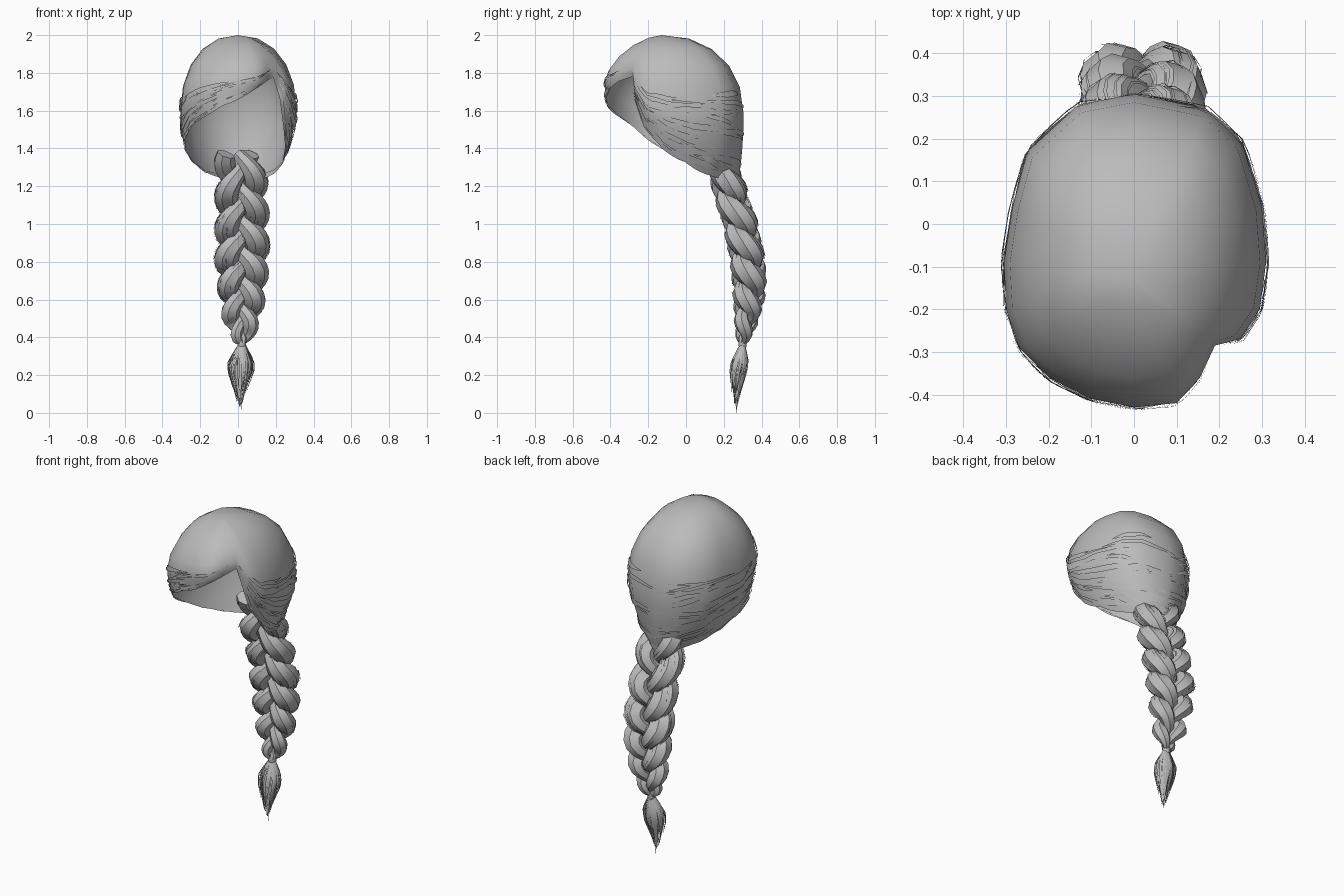
import bpy, math, random
from mathutils import Vector

if "Cube" in bpy.data.objects:
    bpy.data.objects.remove(bpy.data.objects["Cube"])

random.seed(4)
hair = bpy.data.materials.new("grey_hair")
hair.diffuse_color = (0.5, 0.5, 0.5, 1)
hair.use_nodes = True
hair.node_tree.nodes["Principled BSDF"].inputs["Base Color"].default_value = hair.diffuse_color


def make(name, verts, faces, angle=60):
    me = bpy.data.meshes.new(name)
    me.from_pydata([tuple(v) for v in verts], [], faces)
    me.materials.append(hair)
    ob = bpy.data.objects.new(name, me)
    bpy.context.collection.objects.link(ob)
    bpy.ops.object.select_all(action='DESELECT')
    ob.select_set(True)
    bpy.context.view_layer.objects.active = ob
    bpy.ops.object.shade_smooth_by_angle(angle=math.radians(angle))
    return ob


def add_strip(verts, faces, left, right):
    b, n = len(verts), len(left)
    for l, r in zip(left, right):
        verts += [l, r]
    faces += [(b + 2*i, b + 2*i + 1, b + 2*i + 3, b + 2*i + 2) for i in range(n - 1)]


def add_tube(verts, faces, rings):
    b, k = len(verts), len(rings[0])
    for r in rings:
        verts += r
    for i in range(len(rings) - 1):
        for j in range(k):
            a, c = b + i*k + j, b + i*k + (j + 1) % k
            faces.append((a, c, c + k, a + k))
    faces.append(tuple(b + j for j in reversed(range(k))))
    faces.append(tuple(b + (len(rings) - 1)*k + j for j in range(k)))


def lerp_table(table, z):
    for a, b in zip(table, table[1:]):
        if b[0] <= z <= a[0]:
            t = (a[0] - z) / (a[0] - b[0])
            return [p + (q - p)*t for p, q in zip(a[1:], b[1:])]
    return list(table[-1][1:]) if z < table[-1][0] else list(table[0][1:])


# --- Cap: widest outline and hem, from the front round by the right side ---
TOP = Vector((0, -0.13, 2.0))
OUTLINE = [
    (0, -.43, 1.75, 0, -.425, 1.66), (.1, -.42, 1.77, .1, -.40, 1.72),
    (.155, -.36, 1.80, .15, -.36, 1.755), (.19, -.285, 1.82, .185, -.28, 1.78),
    (.25, -.27, 1.73, .22, -.27, 1.67), (.295, -.2, 1.63, .24, -.22, 1.52),
    (.31, -.09, 1.6, .25, -.13, 1.41), (.3, .04, 1.6, .235, 0, 1.325),
    (.255, .19, 1.6, .19, .11, 1.285), (.17, .27, 1.6, .12, .21, 1.26),
    (0, .305, 1.58, .02, .28, 1.24), (-.13, .28, 1.6, -.09, .23, 1.26),
    (-.25, .17, 1.6, -.17, .12, 1.28), (-.285, .04, 1.6, -.235, 0, 1.325),
    (-.305, -.09, 1.59, -.275, -.1, 1.385), (-.3, -.2, 1.62, -.28, -.2, 1.45),
    (-.27, -.29, 1.66, -.24, -.29, 1.525), (-.2, -.36, 1.7, -.16, -.365, 1.58),
    (-.1, -.41, 1.73, -.09, -.41, 1.625)]
N = len(OUTLINE)


def cap_point(u, v, lift=0.0):
    """u runs round the head, v = 0 crown, 1 widest line, 2 hem."""
    i = math.floor(u)
    f = u - i
    p, q = OUTLINE[i % N], OUTLINE[(i + 1) % N]
    row = [a + (b - a)*f for a, b in zip(p, q)]
    m, e = Vector(row[:3]), Vector(row[3:])
    if v <= 1:
        a = v*math.pi/2
        power = .92 + .33*min(1, max(0, (-.15 - m.y)/.25))   # flatter forehead
        s, c = math.sin(a)**power, 1 - max(0, math.cos(a))**power
        pt = Vector((TOP.x + (m.x - TOP.x)*s, TOP.y + (m.y - TOP.y)*s, TOP.z + (m.z - TOP.z)*c))
    else:
        t = v - 1
        k = Vector((m.x, m.y, (m.z + e.z)/2))
        pt = m*(1 - t)**2 + k*2*t*(1 - t) + e*t*t
    return pt + (pt - Vector((0, -0.05, 1.6))).normalized()*lift


levels = [.2, .4, .6, .8, 1, 1.25, 1.5, 1.75, 2]
verts, faces = [TOP], []
for v in levels:
    verts += [cap_point(u, v) for u in range(N)]
for j in range(N):
    k = (j + 1) % N
    faces.append((0, 1 + j, 1 + k))
    for i in range(len(levels) - 1):
        a, b = 1 + i*N, 1 + (i + 1)*N
        faces.append((a + j, b + j, b + k, a + k))
make("hair_cap", verts, faces, 80)


def squash(v):
    return v if v > 1 else 1 - (1 - v)*.45


# --- Loose locks swept back from the parting along the hem ---
verts, faces = [], []
for side, start, end, count in ((1, 3.2, 10, 45), (-1, 2.8, -9, 75)):
    for _ in range(count):
        u0 = random.uniform(start, end - side*2)
        length = random.uniform(1.2, 3.5)
        v0 = random.uniform(.75, 2.0)
        w = random.uniform(.02, .06)
        drift = random.uniform(-.05, .2)
        lo, hi = [], []
        for i in range(8):
            t = i/7
            u = u0 + side*length*t
            v = min(v0 + drift*t, 2.0)
            ww = w*math.sin(math.pi*(.05 + .9*t))
            lift = .002 + .007*math.sin(math.pi*t)
            lo.append(cap_point(u, squash(v + ww), lift))
            hi.append(cap_point(u, squash(v - ww), lift))
        add_strip(verts, faces, *((lo, hi) if side > 0 else (hi, lo)))
make("swept_locks", verts, faces)

# --- Braid: three woven strands; rows are z, centre x, centre y, sway, depth, thickness
BRAID = [(1.37, 0, .19, .075, .03, .055), (1.22, .015, .215, .08, .04, .068),
         (1.0, .02, .288, .08, .04, .071), (.8, .02, .328, .08, .042, .072),
         (.65, .02, .338, .07, .042, .066), (.5, .02, .322, .058, .03, .052),
         (.4, .02, .305, .03, .015, .035), (.37, .02, .3, .012, .008, .02)]
Z0, Z1, STEPS, SIDES = 1.37, .37, 48, 7


def braid_frame(z, phase):
    cx, cy, sway, depth, r = lerp_table(BRAID, z)
    s = (Z0 - z)/(Z0 - Z1)
    t = 2*math.pi*(1.75*s + .35*s*s) + phase      # weave tightens downward
    return Vector((cx + sway*math.sin(t), cy - depth*math.sin(2*t), z)), r, t


for n in range(3):
    phase = n*2*math.pi/3
    verts, faces, rings = [], [], []
    wisps_v, wisps_f = [], []
    for i in range(STEPS + 1):
        z = Z0 + (Z1 - Z0)*i/STEPS
        c, r, t = braid_frame(z, phase)
        tan = (braid_frame(z - .004, phase)[0] - braid_frame(z + .004, phase)[0]).normalized()
        ax = tan.cross(Vector((0, 1, 0))).normalized()
        ay = ax.cross(tan).normalized()
        swell = r*(.82 + .18*math.cos(2*t + math.pi))
        rings.append([c + (ax*math.cos(a) + ay*math.sin(a)*.95)*swell
                      for a in (-2*math.pi*j/SIDES for j in range(SIDES))])
    add_tube(verts, faces, rings[::-1])
    # fine raised hairs following the strand
    for _ in range(32):
        j, i0, m = random.randrange(SIDES), random.randrange(2, STEPS - 12), random.randint(5, 9)
        f = random.uniform(.1, .8)
        lo, hi = [], []
        for i in range(i0, i0 + m):
            mid = sum(rings[i], Vector())/SIDES
            a, b = rings[i][j], rings[i][(j + 1) % SIDES]
            e = .07*math.sin(math.pi*(i - i0 + .3)/(m - .4))
            for out, g in ((lo, f - e), (hi, f + e)):
                p = a.lerp(b, g)
                out.append(p + (p - mid).normalized()*.006)
        add_strip(wisps_v, wisps_f, lo, hi)
    make("braid_strand_%d" % (n + 1), verts, faces, 45)
    make("braid_wisps_%d" % (n + 1), wisps_v, wisps_f)

# --- Hair tie ---
verts, faces = [], []
add_tube(verts, faces, [[Vector((.02 + r*math.cos(a), .3 + r*math.sin(a), z))
                         for a in (2*math.pi*j/10 for j in range(10))]
                        for z, r in ((.345, .018), (.355, .022), (.375, .022), (.39, .018))])
make("hair_tie", verts, faces)

# --- Tail tuft: thin tapering locks fanned round the middle ---
TUFT = [(.365, .014), (.32, .04), (.27, .064), (.22, .064), (.16, .045), (.1, .027), (.03, .01)]
verts, faces = [], []
for k in range(60):
    ang = k*2.39996
    spread = .25 + .85*math.sqrt((k + .5)/60)
    end = random.uniform(.03, .17) if k else .0
    rings = []
    for i in range(8):
        t = i/7
        z = .37 + (end - .37)*t
        d = lerp_table(TUFT, z)[0]*spread
        c = Vector((.02 - .008*t + d*math.cos(ang), .3 - .035*t + d*.68*math.sin(ang), z))
        w = .001 + .0055*math.sin(math.pi*(.12 + .86*t))
        tang, rad = Vector((-math.sin(ang), math.cos(ang), 0)), Vector((math.cos(ang), math.sin(ang), 0))
        rings.append([c + tang*w, c - rad*w*.5, c - tang*w, c + rad*w*.5])
    add_tube(verts, faces, rings)
make("tail_tuft", verts, faces)
